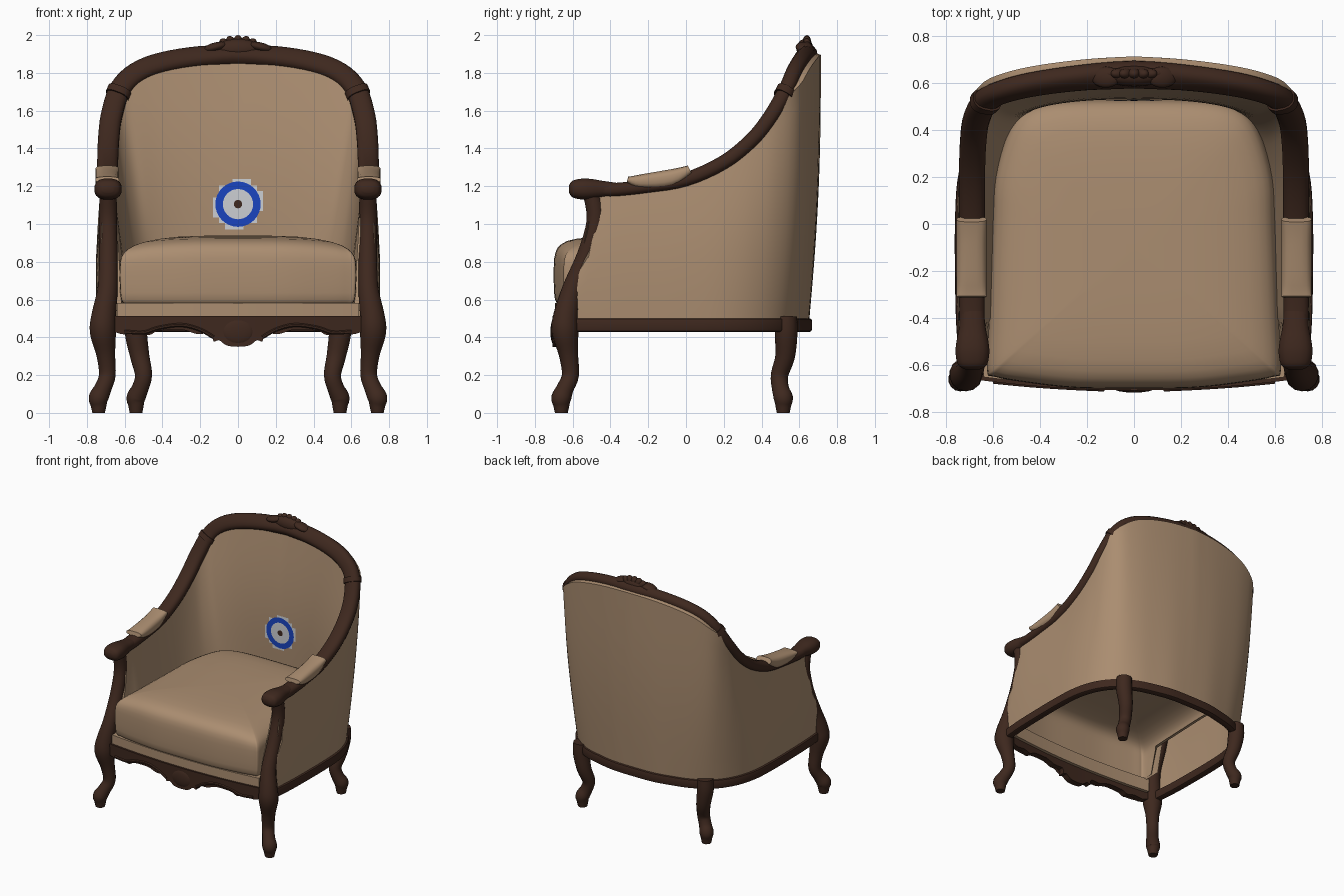
import bpy, bmesh, math
from mathutils import Vector, Matrix
from mathutils.bvhtree import BVHTree

cube = bpy.data.objects.get("Cube")
if cube:
    bpy.data.objects.remove(cube, do_unlink=True)


def material(name, rgb):
    m = bpy.data.materials.new(name)
    m.use_nodes = True
    m.diffuse_color = (*rgb, 1)
    m.node_tree.nodes["Principled BSDF"].inputs["Base Color"].default_value = (*rgb, 1)
    return m


FABRIC = material("tan fabric", (.405, .267, .163))
WOOD = material("dark wood", (.048, .021, .013))
BLUE = material("blue", (.01, .058, .52))
PALE = material("pale grey", (.6, .62, .65))


def finish(name, bm, mats, mirror=False, angle=45, recalc=True):
    if recalc:
        bmesh.ops.recalc_face_normals(bm, faces=bm.faces[:])
    me = bpy.data.meshes.new(name)
    bm.to_mesh(me)
    bm.free()
    ob = bpy.data.objects.new(name, me)
    bpy.context.collection.objects.link(ob)
    for m in mats:
        me.materials.append(m)
    bpy.ops.object.select_all(action='DESELECT')
    ob.select_set(True)
    bpy.context.view_layer.objects.active = ob
    bpy.ops.object.shade_smooth_by_angle(angle=math.radians(angle))
    if mirror:
        ob.modifiers.new("mirror", 'MIRROR')
    return ob


def spline(pts, steps=4):
    """Catmull-Rom curve through tuples of any length."""
    out = []
    for i in range(len(pts) - 1):
        a, b, c, d = (pts[max(i - 1, 0)], pts[i], pts[i + 1], pts[min(i + 2, len(pts) - 1)])
        for s in range(steps):
            t = s / steps
            out.append(tuple(q + t / 2 * (r - p + t * (2*p - 5*q + 4*r - e + t * (3*(q - r) + e - p)))
                             for p, q, r, e in zip(a, b, c, d)))
    return out + [tuple(pts[-1])]


def loft(name, rows, mat, closed=True, caps=(True, True), mirror=False, angle=45):
    bm = bmesh.new()
    grid = [[bm.verts.new(p) for p in row] for row in rows]
    n = len(rows[0])
    for a, b in zip(grid, grid[1:]):
        for j in range(n if closed else n - 1):
            k = (j + 1) % n
            bm.faces.new((a[j], a[k], b[k], b[j]))
    for use, row in zip(caps, (grid[0], grid[-1])):
        if use:
            bm.faces.new(row)
    return finish(name, bm, [mat], mirror, angle)


def sweep(name, pts, radii, mat, refs=None, n=14, power=1, caps=(True, True)):
    """Sweep an ellipse, radii (across, along ref), along a path and mirror it."""
    pts = [Vector(p) for p in pts]
    rows = []
    for i, p in enumerate(pts):
        t = (pts[min(i + 1, len(pts) - 1)] - pts[max(i - 1, 0)]).normalized()
        ref = refs[i] if refs else Vector((0, 1, 0))
        b = (ref - t * ref.dot(t)).normalized()
        w = t.cross(b)
        row = []
        for k in range(n):
            a = 2 * math.pi * (k + .5) / n
            c, s = (math.copysign(abs(f(a)) ** power, f(a)) for f in (math.cos, math.sin))
            v = p + w * c * radii[i][0] + b * s * radii[i][1]
            v.z = max(v.z, 0)
            if p.x < 1e-6:
                v.x = 0
            row.append(v)
        rows.append(row)
    return loft(name, rows, mat, caps=caps, mirror=True)


def blob(name, centre, size, mat, turn=0, mirror=False):
    bm = bmesh.new()
    bmesh.ops.create_uvsphere(bm, u_segments=16, v_segments=10, radius=1)
    bm.transform(Matrix.Translation(centre) @ Matrix.Rotation(turn, 4, 'Y') @ Matrix.Diagonal((*size, 1)))
    return finish(name, bm, [mat], mirror)


# Legs: x, y, z, radius
front_leg = spline([
    (.688, -.5, 1.17, .047), (.688, -.478, 1.02, .048), (.687, -.525, .84, .05),
    (.69, -.6, .66, .054), (.71, -.635, .52, .066), (.715, -.64, .43, .071),
    (.7, -.622, .31, .051), (.692, -.612, .2, .045), (.715, -.64, .13, .046),
    (.738, -.66, .08, .053), (.738, -.66, .04, .043), (.738, -.66, 0, .034)])
back_leg = spline([
    (.54, .53, .51, .058), (.54, .53, .42, .06), (.52, .525, .3, .052),
    (.5, .495, .2, .046), (.518, .5, .13, .045), (.54, .515, .08, .051),
    (.54, .515, .04, .042), (.54, .515, 0, .034)])
for name, leg in (("front_leg_and_post", front_leg), ("back_leg", back_leg)):
    sweep(name, [p[:3] for p in leg], [(p[3], p[3]) for p in leg], WOOD)


def behind_post(v):
    """Keep upholstery from passing in front of the curved post."""
    post = min(front_leg, key=lambda p: abs(p[2] - v.z))
    return Vector((v.x, max(v.y, post[1] + .005), v.z))


# Stations from arm front to back centre: rail xyz, outer base xy, inner base xy
stations = spline([
    (.685, -.57, 1.19, .715, -.62, .615, -.6), (.69, -.4, 1.18, .73, -.42, .61, -.4),
    (.69, -.2, 1.2, .735, -.2, .605, -.2), (.69, 0, 1.235, .735, 0, .6, 0),
    (.69, .2, 1.325, .725, .18, .59, .17), (.685, .35, 1.445, .69, .32, .565, .3),
    (.67, .45, 1.57, .63, .43, .53, .39), (.625, .53, 1.71, .55, .51, .47, .46),
    (.535, .57, 1.8, .44, .57, .39, .5), (.4, .6, 1.852, .32, .605, .28, .525),
    (.2, .625, 1.885, .17, .635, .15, .535), (0, .637, 1.895, 0, .64, 0, .535)])
path = [Vector(s[:3]) for s in stations]
last = len(path) - 1
tangents = [path[min(i + 1, last)] - path[max(i - 1, 0)] for i in range(last + 1)]

# Upholstered shell: outer wall, over the rail, padded inner wall down to the cushion
columns = []
for s, p, t in zip(stations, path, tangents):
    n = Vector((t.y, -t.x, 0)).normalized()
    if p.x < 1e-6:
        n = Vector((0, 1, 0))
    top = p + n * (.025 + .052 * n.y)
    base = Vector((s[3], s[4], .46)) + n * .01
    inner = Vector((s[5], s[6], .57 if s[6] < -.45 else .8))
    lip = p - n * .035 - Vector((0, 0, .02))
    arch = [n * .02 * math.sin(math.pi * k / 12) for k in range(13)]
    col = [base.lerp(top, k / 12) + arch[k] for k in range(13)]
    col += [p + Vector((0, 0, .015)) + n * .035 * n.y, p]
    col += [lip.lerp(inner, k / 12) - arch[k] * 1.5 * max(n.y, 0) for k in range(13)]
    columns.append([behind_post(v) for v in col])
shell = loft("upholstered_shell", columns, FABRIC, closed=False, caps=(True, False), mirror=True)

# Continuous carved rail over arms and back
refs = [Vector((0, -t.z, t.y)).normalized() for t in tangents]
size = [(.054 + .006 * i / last, .036 + .01 * i / last) for i in range(last + 1)]
sweep("arm_and_back_rail", path, size, WOOD, refs, 16, .8, caps=(True, False))
ids = [i for i, p in enumerate(path) if 1.665 < p.z < 1.725]
sweep("rail_collar", [path[i] for i in ids], [(.065, .052)] * len(ids), WOOD,
      [refs[i] for i in ids], 16, .8)

# Rounded block at the front of each arm
hand = spline([(-.62, .03, .018), (-.6, .062, .045), (-.55, .073, .056), (-.5, .069, .054),
               (-.44, .057, .044), (-.37, .05, .034)])
sweep("arm_scroll", [(.688, y, 1.185) for y, w, h in hand], [(w, h) for y, w, h in hand], WOOD,
      [Vector((0, 0, 1))] * len(hand), 16, .8)

# Padded arm rests
pad = spline([(.692, -.31, 1.235, .016), (.692, -.24, 1.225, .038), (.692, -.08, 1.243, .047),
              (.692, .02, 1.288, .024)])
sweep("arm_pad", [p[:3] for p in pad], [(.064, p[3]) for p in pad], FABRIC,
      [Vector((0, 0, 1))] * len(pad), 16, .7)

# Base rail around the sides and back
sweep("base_rail", [(s[3], s[4], .465) for s in stations], [(.028, .036)] * len(stations), WOOD,
      [Vector((0, 0, 1))] * len(stations), 12, .4, caps=(True, False))


# Seat front: fabric strip and scalloped apron
def band(name, edge, top, front, depth, mat):
    rows = []
    for x, z in edge:
        y = front + .1 * x * x
        rows.append([(x, y, z), (x, y, top), (x, y + depth, top), (x, y + depth, z)])
    loft(name, rows, mat, caps=(False, True), mirror=True, angle=30)


band("seat_front_strip", [(i * .064, .48) for i in range(11)], .583, -.693, .06, FABRIC)
band("carved_apron", spline([
    (0, .35), (.06, .357), (.1, .385), (.13, .378), (.14, .42), (.22, .418), (.3, .442),
    (.42, .435), (.47, .412), (.53, .425), (.6, .415), (.66, .43)], 3), .514, -.708, .05, WOOD)
blob("apron_shell", (0, -.698, .43), (.09, .02, .07), WOOD)
curl = spline([(.13, -.703, .4), (.2, -.7, .44), (.3, -.695, .465), (.42, -.687, .45),
               (.5, -.68, .425), (.6, -.67, .43)])
sweep("apron_scroll", curl, [(.011, .011)] * len(curl), WOOD, [Vector((0, 0, 1))] * len(curl), 8)

# Seat cushion: soft crown and full front, hollow below and shallow between the arms
half = spline([(0, -.7), (.25, -.697), (.45, -.675), (.59, -.65), (.625, -.62), (.615, -.4), (.6, 0),
               (.59, .2), (.53, .4), (.45, .49), (.3, .525), (0, .53)])
outline = half + [(-x, y) for x, y in half[-2:0:-1]]
profile = spline([(.96, .575), (.99, .6), (1, .68), (1, .78), (.985, .85), (.93, .895), (.8, .922),
                  (.5, .936), (.03, .94)], 2)
rings = []
for k, z in profile:
    droop = max(0, z - .78) * .3
    rings.append([(x * k, (y + .1) * k - .1,
                   (z if y < -.5 else max(z, .78 + z * .02)) - droop * (x * k / .62) ** 4)
                  for x, y in outline])
loft("seat_cushion", rings, FABRIC, caps=(False, True), angle=60)

# Carved crest on the back rail
blob("crest_base", (0, .63, 1.925), (.125, .045, .055), WOOD)
for i in range(-3, 4):
    a = i * .4
    blob("crest_lobe", (math.sin(a) * .085, .64, 1.924 + math.cos(a) * .03), (.028, .024, .046), WOOD, a)
blob("crest_leaf", (.12, .625, 1.937), (.065, .045, .024), WOOD, .25, mirror=True)

# Round emblem, laid on the inner back
tree = BVHTree.FromPolygons([v.co for v in shell.data.vertices], [p.vertices for p in shell.data.polygons])


def on_back(x, z, lift):
    hit = tree.ray_cast(Vector((max(abs(x), .001), 0, z)), Vector((0, 1, 0)))[0]
    return Vector((x, hit.y - lift, z))


bm = bmesh.new()
count, radii = 32, (.004, .022, .05, .08, .1, .12)
grid = [[bm.verts.new(on_back(r * math.cos(2 * math.pi * k / count),
                              1.105 + r * math.sin(2 * math.pi * k / count), .006))
         for k in range(count)] for r in radii]
bm.faces.new(grid[0]).material_index = 2
for i, index in enumerate((2, 1, 1, 0, 0)):
    for k in range(count):
        j = (k + 1) % count
        f = bm.faces.new((grid[i][k], grid[i][j], grid[i + 1][j], grid[i + 1][k]))
        f.material_index = index
# Square tabs peeping out behind the ring, on opposite sides
for side in (1, -1):
    for l, r, b, t in ((-.03, .068, .09, .133), (.09, .133, -.035, .07),
                       (.06, .1, .06, .1), (.06, .1, -.1, -.06)):
        spots = [(side * x, side * z) for x, z in ((l, b), (r, b), (r, t), (l, t))]
        f = bm.faces.new([bm.verts.new(on_back(x, 1.105 + z, .003)) for x, z in spots])
        f.material_index = 1
for f in bm.faces:
    f.normal_update()
    if f.normal.y > 0:
        f.normal_flip()
finish("back_emblem", bm, [BLUE, PALE, WOOD], recalc=False)
